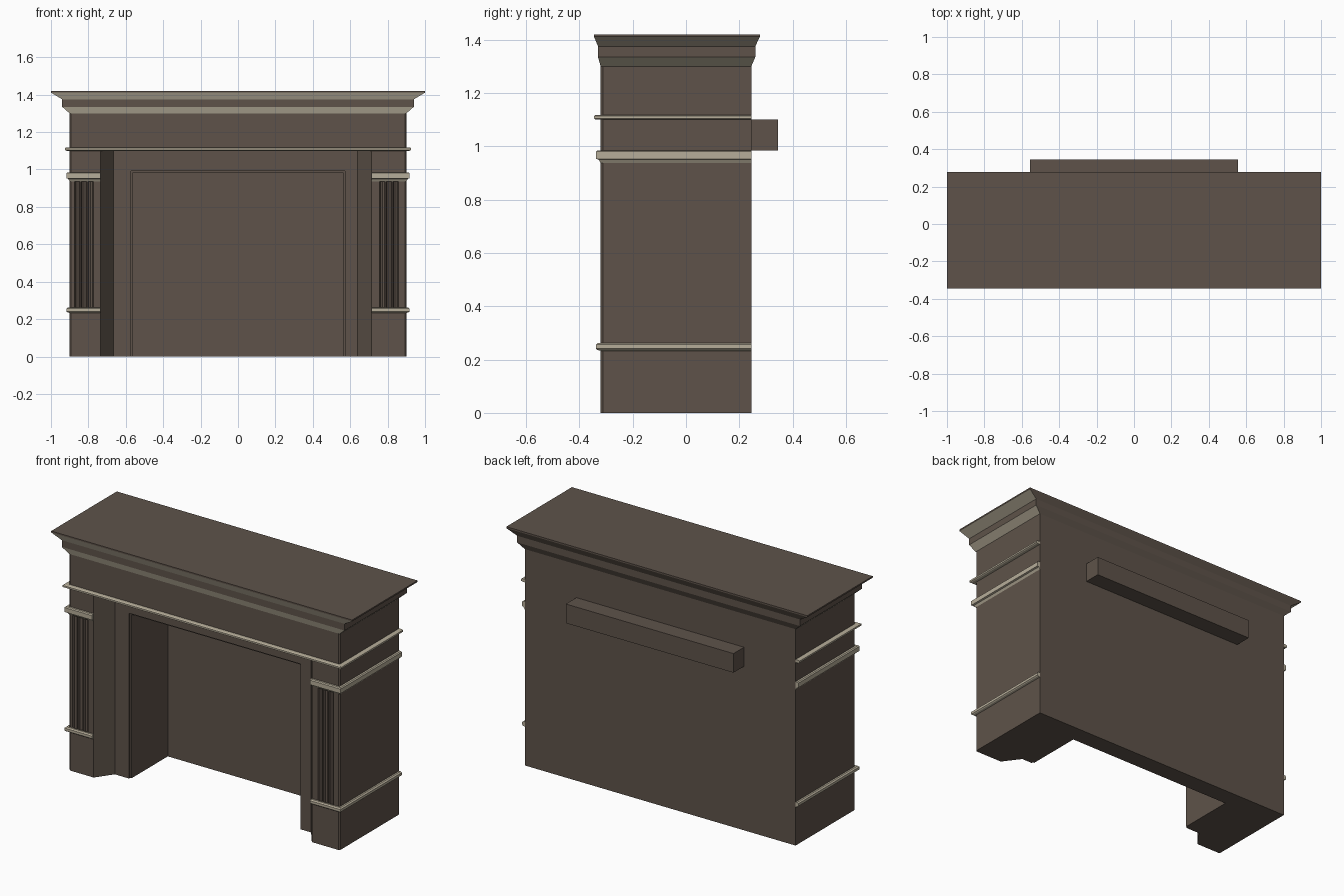
import bpy, bmesh, math

if "Cube" in bpy.data.objects:
    bpy.data.objects.remove(bpy.data.objects["Cube"])

def mat(name, rgb):
    m = bpy.data.materials.new(name)
    m.diffuse_color = (*rgb, 1)
    m.use_nodes = True
    m.node_tree.nodes["Principled BSDF"].inputs["Base Color"].default_value = m.diffuse_color
    return m

BROWN = mat("brown_wood", (0.112, 0.086, 0.068))
BEIGE = mat("beige_trim", (0.47, 0.42, 0.32))
XB, YF, YB = 0.9, -0.32, 0.245          # body half width, front, back

def finish(name, bm, mats):
    bmesh.ops.recalc_face_normals(bm, faces=bm.faces)
    me = bpy.data.meshes.new(name)
    bm.to_mesh(me)
    bm.free()
    ob = bpy.data.objects.new(name, me)
    bpy.context.collection.objects.link(ob)
    for m in mats:
        me.materials.append(m)
    return ob

def prism(name, pts, z0, z1, m=BROWN):
    """Vertical prism from an xy outline."""
    bm = bmesh.new()
    lo = [bm.verts.new((x, y, z0)) for x, y in pts]
    hi = [bm.verts.new((x, y, z1)) for x, y in pts]
    bm.faces.new(lo)
    bm.faces.new(hi)
    n = len(pts)
    for i in range(n):
        j = (i + 1) % n
        bm.faces.new((lo[i], lo[j], hi[j], hi[i]))
    return finish(name, bm, [m])

def rect(x0, x1, y0, y1):
    return [(x0, y0), (x1, y0), (x1, y1), (x0, y1)]

def trim(name, path, profile):
    """Moulding: path = (point, outward direction), profile = (out, z)."""
    bm = bmesh.new()
    rings = [[bm.verts.new((p[0] + d[0] * o, p[1] + d[1] * o, z)) for o, z in profile]
             for p, d in path]
    for a, b in zip(rings, rings[1:]):
        for i in range(len(profile) - 1):
            bm.faces.new((a[i], a[i + 1], b[i + 1], b[i]))
    bm.faces.new(rings[0])
    bm.faces.new(rings[-1])
    # inner side closes the solid so that normals come out right
    for a, b in zip(rings, rings[1:]):
        bm.faces.new((a[-1], a[0], b[0], b[-1]))
    return finish(name, bm, [BEIGE])

# Main body with slightly chamfered front corners
c = 0.008
body = prism("body", [(-XB, YB), (-XB, YF + c), (-XB + c, YF), (XB - c, YF),
                      (XB, YF + c), (XB, YB)], 0, 1.30)

# Cutters: splayed recess, opening rebate, firebox, flutes
YR = -0.22
cutters = [
    prism("recess_cutter", [(-0.7425, YF - 0.01), (0.7225, YF - 0.01),
                            (0.64, YR), (-0.665, YR)], -0.1, 1.10),
    prism("rebate_cutter", rect(-0.571, 0.571, YR - 0.05, YR + 0.01), -0.1, 0.993),
    prism("firebox_cutter", rect(-0.561, 0.561, YR - 0.05, 0.135), -0.1, 0.984),
]
for cx in (-0.8235, 0.8075):
    for k in (-1, 0, 1):
        x = cx + k * 0.036
        ring = [(x + 0.015 * math.cos(a * math.pi / 4),
                 YF + 0.018 * math.sin(a * math.pi / 4)) for a in range(8)]
        cutters.append(prism("flute_cutter", ring, 0.255, 0.945))
bpy.context.view_layer.objects.active = body
for cut in cutters:
    cut.hide_render = True
    md = body.modifiers.new("cut", 'BOOLEAN')
    md.operation, md.solver, md.object = 'DIFFERENCE', 'EXACT', cut
    bpy.ops.object.modifier_apply(modifier=md.name)
    bpy.data.objects.remove(cut)

# Drop the body's hidden top face under the mantel shelf
bm = bmesh.new()
bm.from_mesh(body.data)
bmesh.ops.delete(bm, geom=[f for f in bm.faces if f.calc_center_median().z > 1.29],
                 context='FACES')
bm.to_mesh(body.data)
bm.free()

# Mantel shelf: stacked rings, sloped bands beige except at the back
levels = [(1.30, 0.9, -0.32, 0.245), (1.335, 0.94, -0.33, 0.26),
          (1.375, 0.94, -0.33, 0.26), (1.411, 1.0, -0.345, 0.277),
          (1.42, 1.0, -0.345, 0.277)]
bm = bmesh.new()
rings = [[bm.verts.new((x, y, z)) for x, y in rect(-w, w, y0, y1)]
         for z, w, y0, y1 in levels]
for r, (a, b) in enumerate(zip(rings, rings[1:])):
    for i in range(4):
        j = (i + 1) % 4
        f = bm.faces.new((a[i], a[j], b[j], b[i]))
        f.material_index = 1 if r in (0, 2) and i != 2 else 0
bm.faces.new(rings[-1])
finish("mantel_shelf", bm, [BROWN, BEIGE])

# Frieze moulding round the front and both sides
trim("frieze_moulding",
     [((-XB, YB), (-1, 0)), ((-XB, YF), (-1, -1)), ((XB, YF), (1, -1)), ((XB, YB), (1, 0))],
     [(0, 1.10), (0.018, 1.10), (0.025, 1.104), (0.025, 1.114), (0.018, 1.118), (0, 1.118)])

# Pilaster capitals and base mouldings
cap = [(0, 0.937), (0.008, 0.95), (0.018, 0.953), (0.018, 0.98), (0.012, 0.985), (0, 0.985)]
base = [(0, 0.233), (0.012, 0.236), (0.018, 0.241), (0.018, 0.256), (0.01, 0.262), (0, 0.262)]
for s, side, inner in ((-1, "left", -0.735), (1, "right", 0.715)):
    path = [((s * XB, YB), (s, 0)), ((s * XB, YF), (s, -1)), ((inner, YF), (0, -1))]
    trim(side + "_capital", path, cap)
    trim(side + "_base_moulding", path, base)

# Flue box on the back
prism("back_box", rect(-0.557, 0.557, YB, 0.345), 0.985, 1.10)
